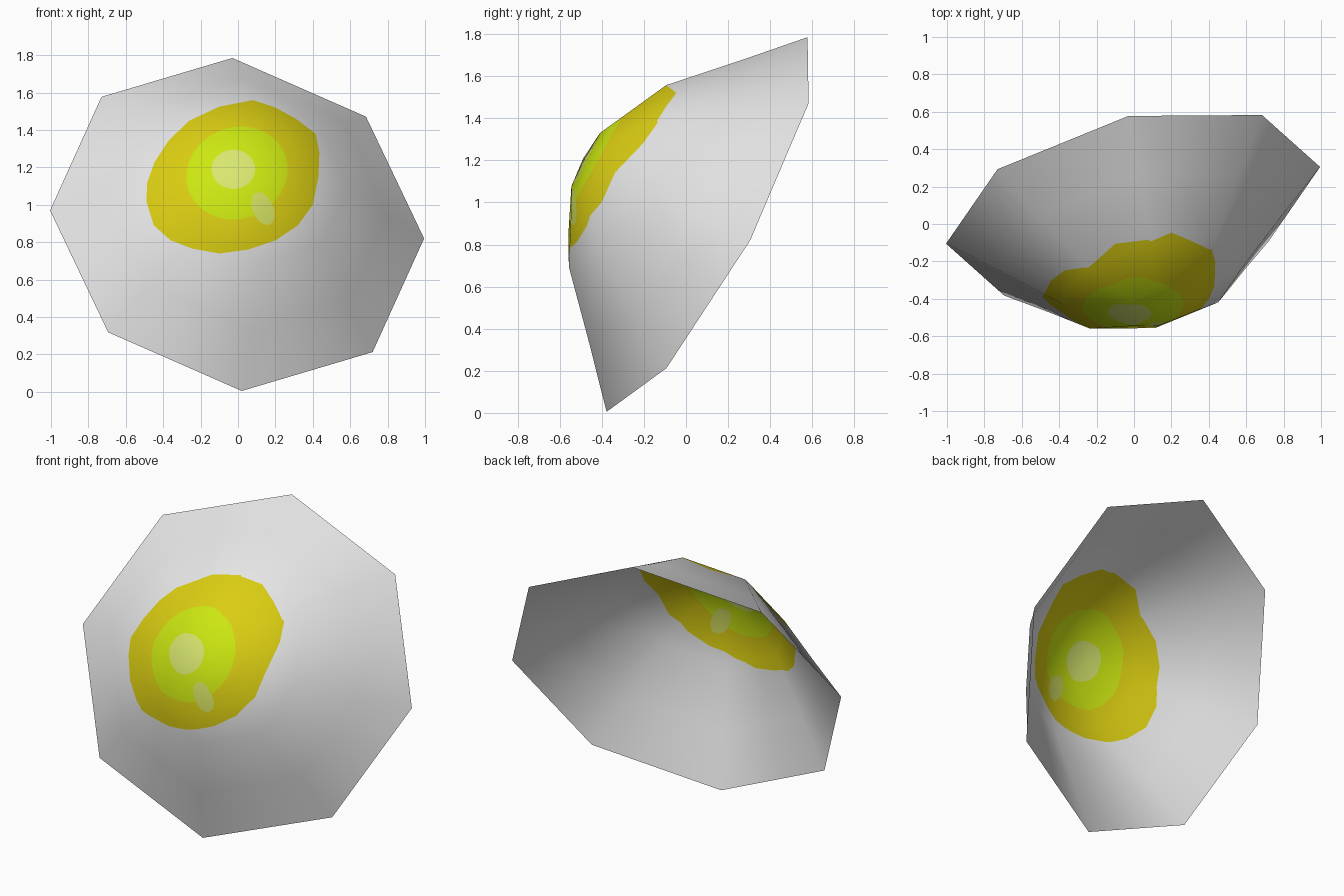
import bpy, bmesh, math
from mathutils import Vector
from mathutils.bvhtree import BVHTree
from mathutils.interpolate import poly_3d_calc

if "Cube" in bpy.data.objects:
    bpy.data.objects.remove(bpy.data.objects["Cube"])

# Tilted frame of the open eight-sided dome: centre, two rim axes, outward axis
C = Vector((-0.005, 0.10, 0.895))
U = Vector((-0.025, 0.4775, 0.89))
V = Vector((1.0, 0.205, -0.075))
N = V.cross(U).normalized()
if N.y > 0:
    N = -N

# Profile of the dome: (fraction of rim radius, height along axis)
PROFILE = [(1.0, 0.0), (0.757, 0.23), (0.485, 0.495), (0.2, 0.638)]
APEX = 0.66


def material(name, rgb):
    m = bpy.data.materials.new(name)
    m.diffuse_color = (*rgb, 1)
    m.use_nodes = True
    m.node_tree.nodes["Principled BSDF"].inputs["Base Color"].default_value = m.diffuse_color
    return m


def ellipse(cx, cz, a, b, tilt, n=28):
    t = math.radians(tilt)
    pts = []
    for i in range(n):
        w = 2 * math.pi * i / n
        p, q = a * math.cos(w), b * math.sin(w)
        pts.append((cx + p * math.cos(t) - q * math.sin(t),
                    cz + p * math.sin(t) + q * math.cos(t)))
    return pts


def paint(bm, outline, index):
    """Cut a convex front-view outline (counter-clockwise) into the shell."""
    planes = []
    for (x0, z0), (x1, z1) in zip(outline, outline[1:] + outline[:1]):
        planes.append((Vector((x0, 0, z0)), Vector((z0 - z1, 0, x1 - x0)).normalized()))
    for k in range(len(planes) + 1):
        inside = []
        for f in bm.faces:
            c = f.calc_center_median()
            if k < len(planes):
                # keep every face not wholly outside an already used edge
                ok = all((c - co).dot(no) > 0 for co, no in planes[:k])
            else:
                ok = all((c - co).dot(no) > 0 for co, no in planes)
            if ok:
                inside.append(f)
        if k == len(planes):
            for f in inside:
                f.material_index = index
            return
        geom = set(inside)
        for f in inside:
            geom.update(f.edges)
            geom.update(f.verts)
        co, no = planes[k]
        bmesh.ops.bisect_plane(bm, geom=list(geom), dist=1e-5, plane_co=co, plane_no=no)


# Shell: rings joined by quads, closed by a shallow fan
bm = bmesh.new()
rings = []
for r, h in PROFILE:
    rings.append([bm.verts.new(C + N * h + r * (U * math.cos(i * math.pi / 4) + V * math.sin(i * math.pi / 4)))
                  for i in range(8)])
tip = bm.verts.new(C + N * APEX)
for a, b in zip(rings, rings[1:]):
    for i in range(8):
        j = (i + 1) % 8
        bm.faces.new((a[i], a[j], b[j], b[i]))
for i in range(8):
    bm.faces.new((rings[-1][i], rings[-1][(i + 1) % 8], tip))
bm.normal_update()
if sum(f.normal.dot(N) for f in bm.faces) < 0:
    bmesh.ops.reverse_faces(bm, faces=bm.faces[:])
    bm.normal_update()

# Remember the smooth shading of the plain shell
bm.verts.index_update()
bm.faces.ensure_lookup_table()
tree = BVHTree.FromBMesh(bm)
base_faces = []
base_co = [v.co.copy() for v in bm.verts]
base_no = [v.normal.copy() for v in bm.verts]
polys = [[v.index for v in f.verts] for f in bm.faces]
tree = BVHTree.FromPolygons(base_co, polys)

# Painted zones: iris, inner iris, two glints
iris = [(.08, 1.56), (-.10, 1.525), (-.26, 1.45), (-.37, 1.345), (-.445, 1.23), (-.485, 1.12),
        (-.49, 1.02), (-.45, .89), (-.36, .81), (-.24, .765), (-.10, .74), (.05, .76),
        (.20, .81), (.32, .89), (.40, 1.0), (.43, 1.15), (.435, 1.28), (.415, 1.38),
        (.31, 1.46), (.20, 1.52)]
paint(bm, iris, 1)
paint(bm, ellipse(-0.005, 1.17, 0.275, 0.245, 22), 2)
paint(bm, ellipse(-0.025, 1.19, 0.117, 0.105, 0), 3)
paint(bm, ellipse(0.133, 0.98, 0.055, 0.092, 24), 4)

for f in bm.faces:
    f.smooth = True
mesh = bpy.data.meshes.new("eye_shell")
bm.to_mesh(mesh)
bm.free()
for m in (material("eye_grey", (.8, .8, .8)), material("iris_yellow", (.70, .61, .006)),
          material("inner_iris_green", (.64, .85, .006)), material("glint_pale", (.73, .85, .17)),
          material("small_glint_olive", (.65, .74, .12))):
    mesh.materials.append(m)

# Carry the plain shell's shading over the cut faces
normals = []
for v in mesh.vertices:
    loc, _, fi, _ = tree.find_nearest(v.co)
    ids = polys[fi]
    wts = poly_3d_calc([base_co[i] for i in ids], loc)
    normals.append(sum((base_no[i] * w for i, w in zip(ids, wts)), Vector()).normalized())
mesh.normals_split_custom_set_from_vertices(normals)

eye = bpy.data.objects.new("eye_shell", mesh)
bpy.context.collection.objects.link(eye)
